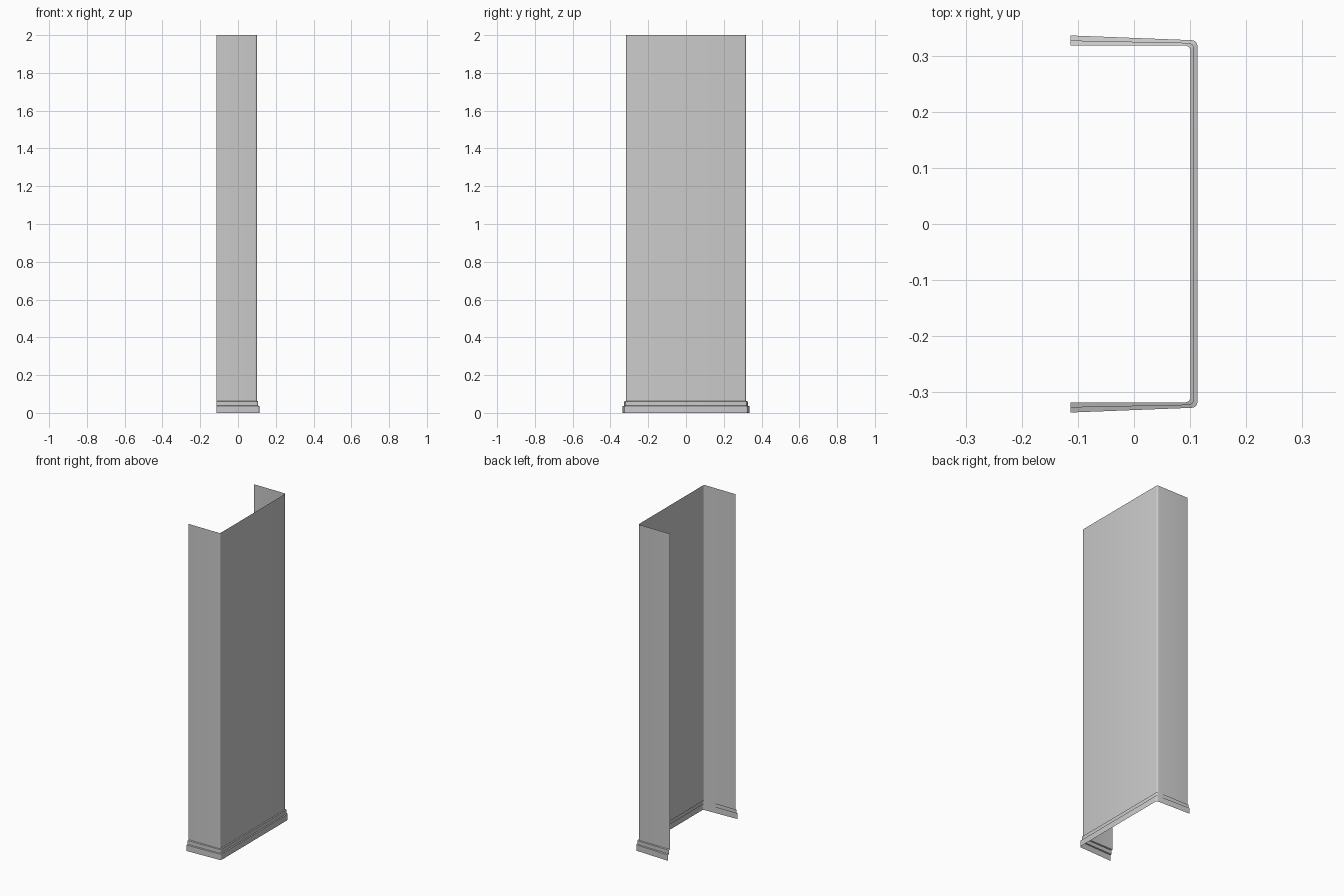
import bpy, bmesh, math

if "Cube" in bpy.data.objects:
    bpy.data.objects.remove(bpy.data.objects["Cube"])

BACK_X = -0.1135   # open ends of the channel
RADIUS = 0.01      # rounded vertical corners
SEGMENTS = 4


def outline(step):
    """U-shaped plan; step 0 is the wall, steps 1 and 2 stand out further."""
    x = 0.101 + 0.006 * step
    y_corner = 0.318 + 0.0048 * step
    y_end = 0.318 + 0.009 * step
    half = []
    for i in range(SEGMENTS + 1):
        a = math.pi / 2 * i / SEGMENTS
        half.append((x - RADIUS + RADIUS * math.cos(a),
                     y_corner - RADIUS + RADIUS * math.sin(a)))
    half.append((BACK_X, y_end))
    return [(px, -py) for px, py in reversed(half)] + half


def channel(name, levels):
    """Open sheet through (height, step) levels."""
    bm = bmesh.new()
    rows = [[bm.verts.new((x, y, z)) for x, y in outline(s)] for z, s in levels]
    for low, high in zip(rows, rows[1:]):
        for i in range(len(low) - 1):
            bm.faces.new((low[i], low[i + 1], high[i + 1], high[i]))
    mesh = bpy.data.meshes.new(name)
    bm.to_mesh(mesh)
    bm.free()
    obj = bpy.data.objects.new(name, mesh)
    bpy.context.collection.objects.link(obj)
    bpy.ops.object.select_all(action='DESELECT')
    obj.select_set(True)
    bpy.context.view_layer.objects.active = obj
    bpy.ops.object.shade_smooth_by_angle(angle=math.radians(30))
    return obj


# tall three-sided wall
channel("wall_panel", [(0.063, 0), (2.0, 0)])

# stepped skirting flaring out at the foot
channel("stepped_skirting", [(0.0, 2), (0.036, 2), (0.038, 1), (0.061, 1), (0.063, 0)])
